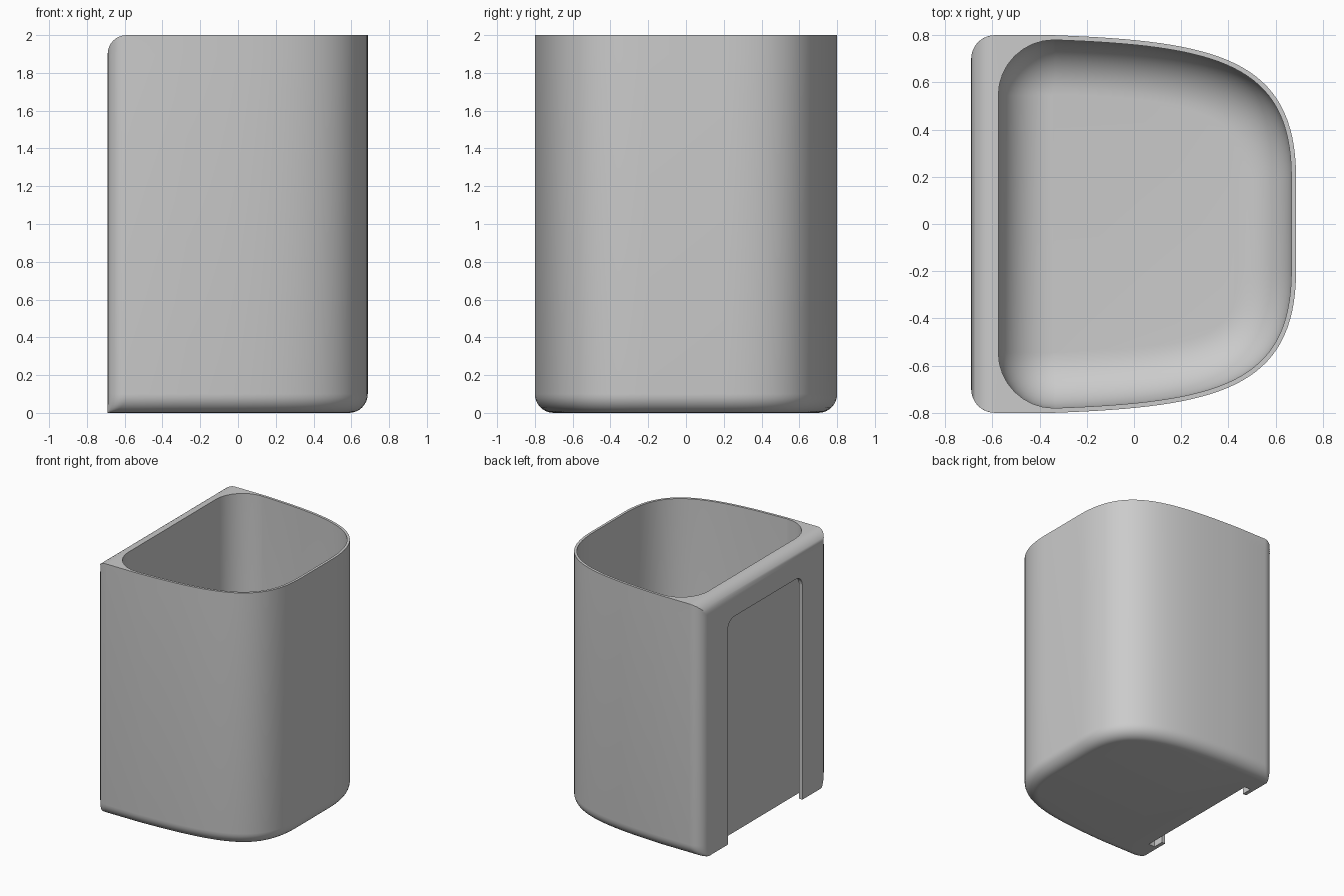
import bpy
import bmesh
from math import sin, cos, acos, pi
from mathutils import Vector
from mathutils.geometry import interpolate_bezier

if "Cube" in bpy.data.objects:
    bpy.data.objects.remove(bpy.data.objects["Cube"], do_unlink=True)

HEIGHT, BACK, FILLET = 2.0, -0.69, 0.1   # flat back lies towards -x
CAVITY_BACK, CAVITY_CORNER = -0.575, 0.235
WALL, FLOOR, INNER_FILLET = 0.02, 0.04, 0.23

grey = bpy.data.materials.new("light grey")
grey.use_nodes = True
colour = (0.6, 0.6, 0.6, 1)
grey.diffuse_color = colour
grey.node_tree.nodes["Principled BSDF"].inputs["Base Color"].default_value = colour

# Curved side of the cup, from the straight flank to the nose
CURVE = [Vector(p) for p in ((-0.335, 0.8), (0.35, 0.775), (0.685, 0.7), (0.687, 0.2))]


def outline(back, radius, inset, clip=0.0):
    """Closed D-shaped outline; the curved side moves in by inset, the back is cut off by clip."""
    radius = max(radius, 0.003)
    start = acos(1 - clip / radius)
    half = []
    for i in range(9):
        a = start + (pi / 2 - start) * i / 8
        half.append((back + radius * (1 - cos(a)), 0.8 - inset - radius * (1 - sin(a))))
    pts = interpolate_bezier(*CURVE, 33)
    for i, p in enumerate(pts):
        if i == 0:
            t = Vector((1, 0))
        elif i == len(pts) - 1:
            t = Vector((0, -1))
        else:
            t = (pts[i + 1] - pts[i - 1]).normalized()
        half.append((p.x + t.y * inset, p.y - t.x * inset))
    return half + [(x, -y) for x, y in reversed(half)]


def new_object(name, bm):
    bmesh.ops.recalc_face_normals(bm, faces=bm.faces)
    mesh = bpy.data.meshes.new(name)
    bm.to_mesh(mesh)
    bm.free()
    mesh.materials.append(grey)
    obj = bpy.data.objects.new(name, mesh)
    bpy.context.collection.objects.link(obj)
    return obj


def loft(name, rings):
    """Skin a stack of rings and cap both ends."""
    bm = bmesh.new()
    loops = [[bm.verts.new(co) for co in ring] for ring in rings]
    n = len(loops[0])
    for a, b in zip(loops, loops[1:]):
        for i in range(n):
            j = (i + 1) % n
            bm.faces.new((a[i], a[j], b[j], b[i]))
    bm.faces.new(loops[0])
    bm.faces.new(loops[-1])
    return new_object(name, bm)


rings = []
# Outer shell: bottom fillet everywhere except along the back edge
for i in range(9):
    a = pi / 2 * i / 8
    d = FILLET * (1 - sin(a))
    rings.append([(x, y, FILLET * (1 - cos(a))) for x, y in outline(BACK, FILLET - d, d)])
# Rounded top edge of the back
for i in range(9):
    a = pi / 2 * i / 8
    clip = min(FILLET * (1 - cos(a)), FILLET * 0.98)
    z = HEIGHT - FILLET * (1 - sin(a))
    rings.append([(x, y, z) for x, y in outline(BACK, FILLET, 0, clip)])
# Cavity: straight wall, then a wide fillet into the floor
rings.append([(x, y, HEIGHT) for x, y in outline(CAVITY_BACK, CAVITY_CORNER, WALL)])
for i in range(13):
    a = pi / 2 * i / 12
    e = INNER_FILLET * (1 - cos(a))
    z = FLOOR + INNER_FILLET * (1 - sin(a))
    rings.append([(x, y, z) for x, y in outline(CAVITY_BACK + e, CAVITY_CORNER - e, WALL + e)])
cup = loft("cup_body", rings)


def slot_cutter(name, half_width, top, radius, x0, x1):
    """Upright plate with rounded top corners, open below the base."""
    half = [(half_width, -0.1)]
    for i in range(7):
        a = pi / 2 * i / 6
        half.append((half_width - radius * (1 - cos(a)), top - radius * (1 - sin(a))))
    shape = half + [(-y, z) for y, z in reversed(half)]
    return loft(name, [[(x, y, z) for y, z in shape] for x in (x0, x1)])


# Mounting slot in the back: narrow mouth and a wider channel behind the lips
cutters = [
    slot_cutter("slot_mouth", 0.465, 1.77, 0.08, BACK - 0.1, BACK + 0.06),
    slot_cutter("slot_channel", 0.55, 1.85, 0.1, BACK + 0.03, BACK + 0.085),
]
bpy.context.view_layer.objects.active = cup
for cutter in cutters:
    mod = cup.modifiers.new(cutter.name, "BOOLEAN")
    mod.operation = "DIFFERENCE"
    mod.solver = "EXACT"
    mod.object = cutter
    bpy.ops.object.modifier_apply(modifier=mod.name)
    bpy.data.objects.remove(cutter, do_unlink=True)

bpy.ops.object.select_all(action="DESELECT")
cup.select_set(True)
bpy.ops.object.shade_smooth_by_angle(angle=pi / 6)
